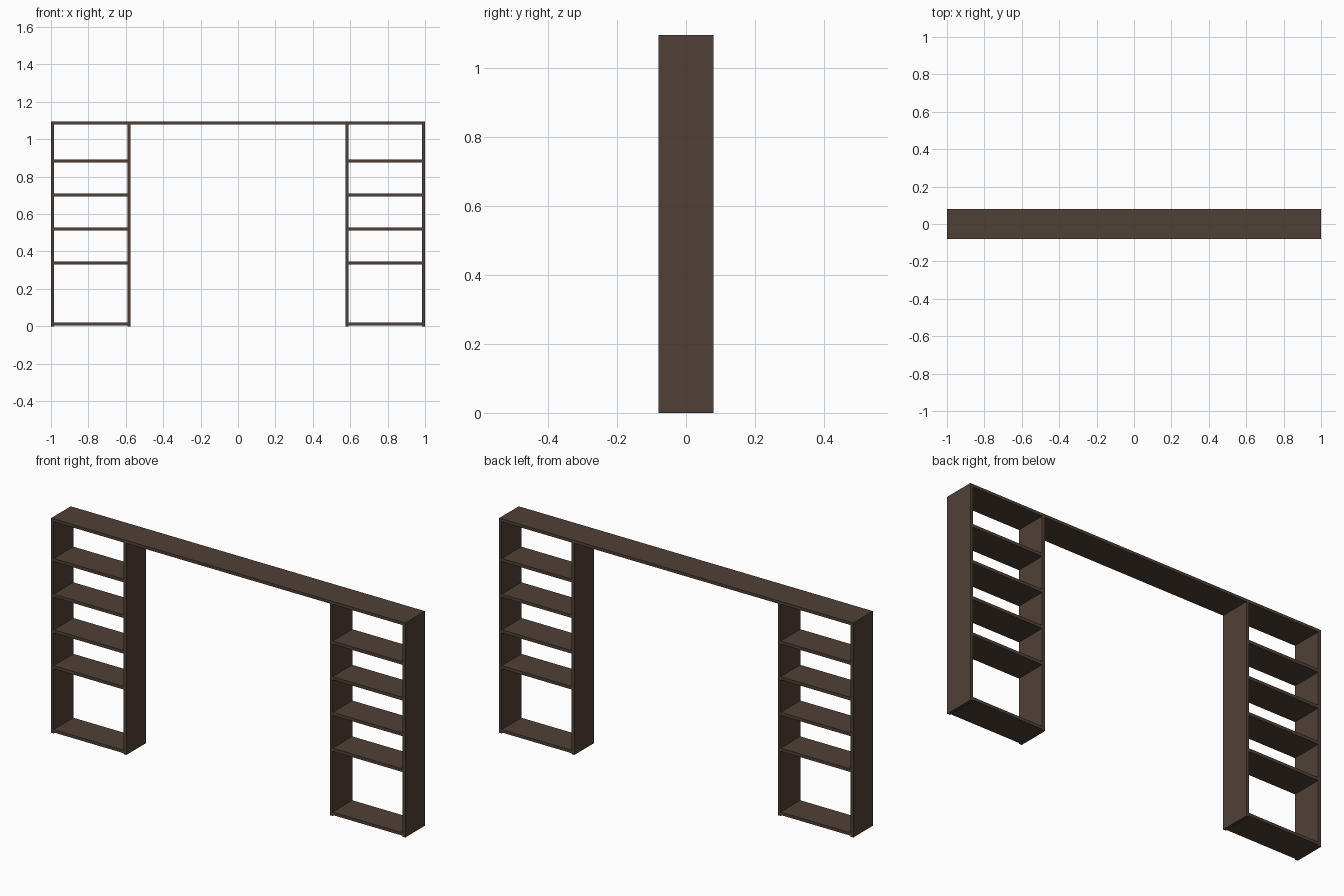
import bpy

if "Cube" in bpy.data.objects:
    bpy.data.objects.remove(bpy.data.objects["Cube"])

DEPTH, T, TOP = 0.158, 0.015, 1.095

wood = bpy.data.materials.new("dark_wood")
wood.diffuse_color = (0.08, 0.051, 0.037, 1)
wood.use_nodes = True
wood.node_tree.nodes["Principled BSDF"].inputs["Base Color"].default_value = wood.diffuse_color


def board(name, x0, x1, z0, z1):
    """Full-depth flat board spanning the given x and z ranges."""
    bpy.ops.mesh.primitive_cube_add(size=1, location=((x0 + x1) / 2, 0, (z0 + z1) / 2))
    ob = bpy.context.object
    ob.name = name
    ob.scale = (x1 - x0, DEPTH, z1 - z0)
    bpy.ops.object.transform_apply(location=False, rotation=False, scale=True)
    ob.data.materials.append(wood)


# long top board bridging both shelf towers
board("top_board", -1, 1, TOP - T, TOP)

for side, s in (("left", -1), ("right", 1)):
    def tower_board(name, a, b, z0, z1):
        board(f"{side}_{name}", min(s * a, s * b), max(s * a, s * b), z0, z1)

    # upright panels
    tower_board("outer_panel", 1 - T, 1, 0, TOP - T)
    tower_board("inner_panel", 0.575, 0.575 + T, 0, TOP - T)
    # bottom board, raised slightly off the floor
    tower_board("bottom_board", 0.575 + T, 1 - T, 0.005, 0.02)
    # shelves
    for i, z in enumerate((0.338, 0.521, 0.703, 0.885)):
        tower_board(f"shelf_{i + 1}", 0.575 + T, 1 - T, z - 0.008, z + 0.008)
